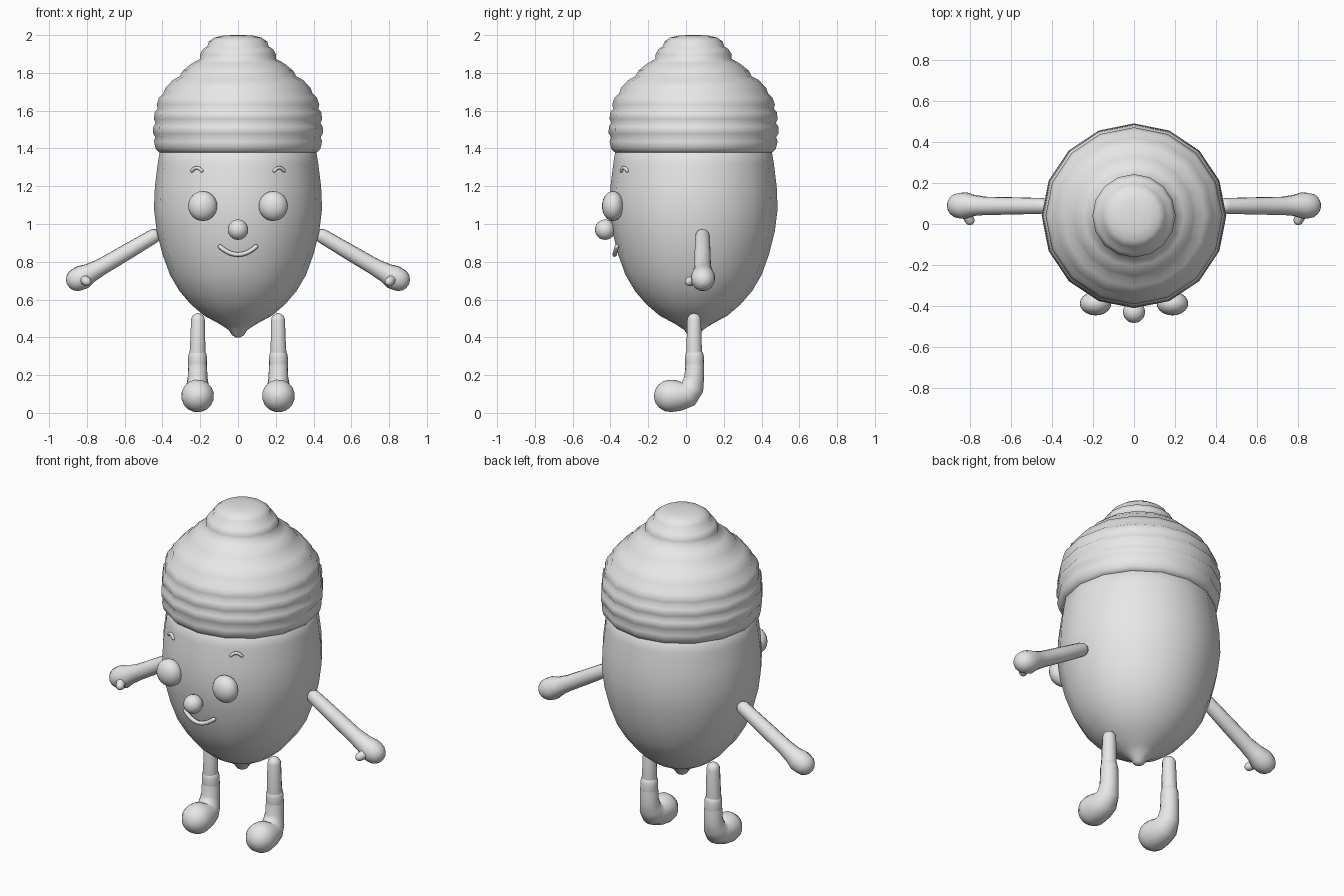
import bpy, bmesh, math
from mathutils import Vector

cube = bpy.data.objects.get("Cube")
if cube:
    bpy.data.objects.remove(cube)

grey = bpy.data.materials.new("plain_grey")
grey.use_nodes = True
colour = (0.8, 0.8, 0.8, 1)
grey.diffuse_color = colour
grey.node_tree.nodes["Principled BSDF"].inputs["Base Color"].default_value = colour

AXIS_Y = 0.04   # depth of the body axis


def finish(name, bm):
    bmesh.ops.recalc_face_normals(bm, faces=bm.faces)
    for f in bm.faces:
        f.smooth = True
    mesh = bpy.data.meshes.new(name)
    bm.to_mesh(mesh)
    bm.free()
    mesh.materials.append(grey)
    ob = bpy.data.objects.new(name, mesh)
    bpy.context.collection.objects.link(ob)
    return ob


def loft(name, rings):
    """Skin a list of vertex-position rings, closing both ends."""
    bm = bmesh.new()
    loops = [[bm.verts.new(p) for p in ring] for ring in rings]
    n = len(loops[0])
    for a, b in zip(loops, loops[1:]):
        for i in range(n):
            j = (i + 1) % n
            bm.faces.new((a[i], a[j], b[j], b[i]))
    bm.faces.new(loops[0])
    bm.faces.new(loops[-1])
    return finish(name, bm)


def lathe(name, profile, sides=16):
    rings = []
    for r, z in profile:
        angles = [math.tau * i / sides for i in range(sides)]
        rings.append([(r * math.cos(a), AXIS_Y + r * math.sin(a), z) for a in angles])
    return loft(name, rings)


def tube(name, path, radii, sides=12):
    """Round tube with domed ends."""
    pts = [Vector(p) for p in path]
    first, last = (pts[0] - pts[1]).normalized(), (pts[-1] - pts[-2]).normalized()
    spine = []
    dome = [math.radians(a) for a in (85, 65, 45, 22)]
    for a in dome:
        spine.append((pts[0] + first * radii[0] * math.sin(a), radii[0] * math.cos(a), -first))
    for i, p in enumerate(pts):
        tangent = pts[min(i + 1, len(pts) - 1)] - pts[max(i - 1, 0)]
        spine.append((p, radii[i], tangent.normalized()))
    for a in reversed(dome):
        spine.append((pts[-1] + last * radii[-1] * math.sin(a), radii[-1] * math.cos(a), last))
    rings = []
    side = spine[0][2].orthogonal().normalized()
    for p, r, t in spine:
        side = (side - t * side.dot(t)).normalized()
        up = t.cross(side)
        angles = [math.tau * i / sides for i in range(sides)]
        rings.append([p + (side * math.cos(a) + up * math.sin(a)) * r for a in angles])
    return loft(name, rings)


def ball(name, centre, size):
    bm = bmesh.new()
    bmesh.ops.create_uvsphere(bm, u_segments=20, v_segments=12, radius=1)
    bmesh.ops.scale(bm, vec=size, verts=bm.verts)
    bmesh.ops.translate(bm, vec=centre, verts=bm.verts)
    return finish(name, bm)


def front_y(x, r):
    return AXIS_Y - math.sqrt(r * r - x * x)


# Nut body with pointed tip
lathe("nut_body", [(0.012, 0.4), (0.03, 0.41), (0.05, 0.44), (0.1, 0.472), (0.18, 0.515),
                   (0.25, 0.575), (0.31, 0.645), (0.36, 0.73), (0.4, 0.84), (0.43, 0.96),
                   (0.445, 1.08), (0.44, 1.2), (0.425, 1.32), (0.405, 1.44)])

# Cap made of stacked bulging bands: lower and upper edge of each
bands = [((0.418, 1.38), (0.437, 1.46)), ((0.437, 1.46), (0.435, 1.535)),
         ((0.435, 1.535), (0.425, 1.61)), ((0.425, 1.61), (0.398, 1.685)),
         ((0.395, 1.69), (0.315, 1.775)), ((0.308, 1.782), (0.212, 1.86)),
         ((0.2, 1.875), (0.165, 1.935))]
cap = [(0.36, 1.4), (0.405, 1.378)]
for (r0, z0), (r1, z1) in bands:
    out = Vector((z1 - z0, r0 - r1)).normalized() * 0.013
    cap.append((r0, z0))
    for t in (0.25, 0.75):
        cap.append((r0 + (r1 - r0) * t + out.x, z0 + (z1 - z0) * t + out.y))
cap += [(0.162, 1.94), (0.155, 1.965), (0.125, 1.987), (0.08, 1.997), (0.03, 2.0)]
lathe("cap", cap)

# Face
ball("nose", (0, -0.428, 0.97), (0.054, 0.054, 0.054))
smile = [0.095 * (i / 5 - 1) for i in range(11)]
tube("mouth", [(x, front_y(x, 0.412) - 0.006, 0.838 + 4.6 * x * x) for x in smile],
     [0.012] * 11, 8)

for side, s in (("left", 1), ("right", -1)):
    ball(side + "_eye", (s * 0.187, -0.387, 1.095), (0.077, 0.058, 0.079))
    brow = [0.218 + 0.026 * (i / 3 - 1) for i in range(7)]
    tube(side + "_brow", [(s * x, front_y(x, 0.428), 1.298 - 24 * (x - 0.218) ** 2) for x in brow],
         [0.009] * 7, 8)

    # Arm widening into a mitten hand, with a thumb
    tube(side + "_arm", [(s * 0.448, 0.088, 0.935), (s * 0.6, 0.088, 0.845), (s * 0.72, 0.088, 0.775),
                         (s * 0.78, 0.09, 0.742), (s * 0.82, 0.09, 0.72), (s * 0.848, 0.09, 0.707)],
         [0.039, 0.043, 0.045, 0.052, 0.065, 0.063])
    tube(side + "_thumb", [(s * 0.82, 0.06, 0.71), (s * 0.8, 0.018, 0.695)], [0.028, 0.024], 10)

    # Leg and boot
    tube(side + "_leg", [(s * 0.212, 0.043, 0.49), (s * 0.213, 0.043, 0.38), (s * 0.216, 0.043, 0.25)],
         [0.038, 0.041, 0.046])
    x = s * 0.214
    boot = [(0.046, 0.255, 0.05), (0.044, 0.19, 0.052), (0.034, 0.135, 0.061),
            (0.008, 0.103, 0.074), (-0.035, 0.092, 0.082), (-0.083, 0.09, 0.087)]
    tube(side + "_boot", [(x, y, z) for y, z, r in boot], [r for y, z, r in boot], 16)
    # Open cuff of the boot around the shin
    tube(side + "_boot_cuff", [(x, 0.045, 0.297), (x, 0.046, 0.25)], [0.0495, 0.05], 16)
